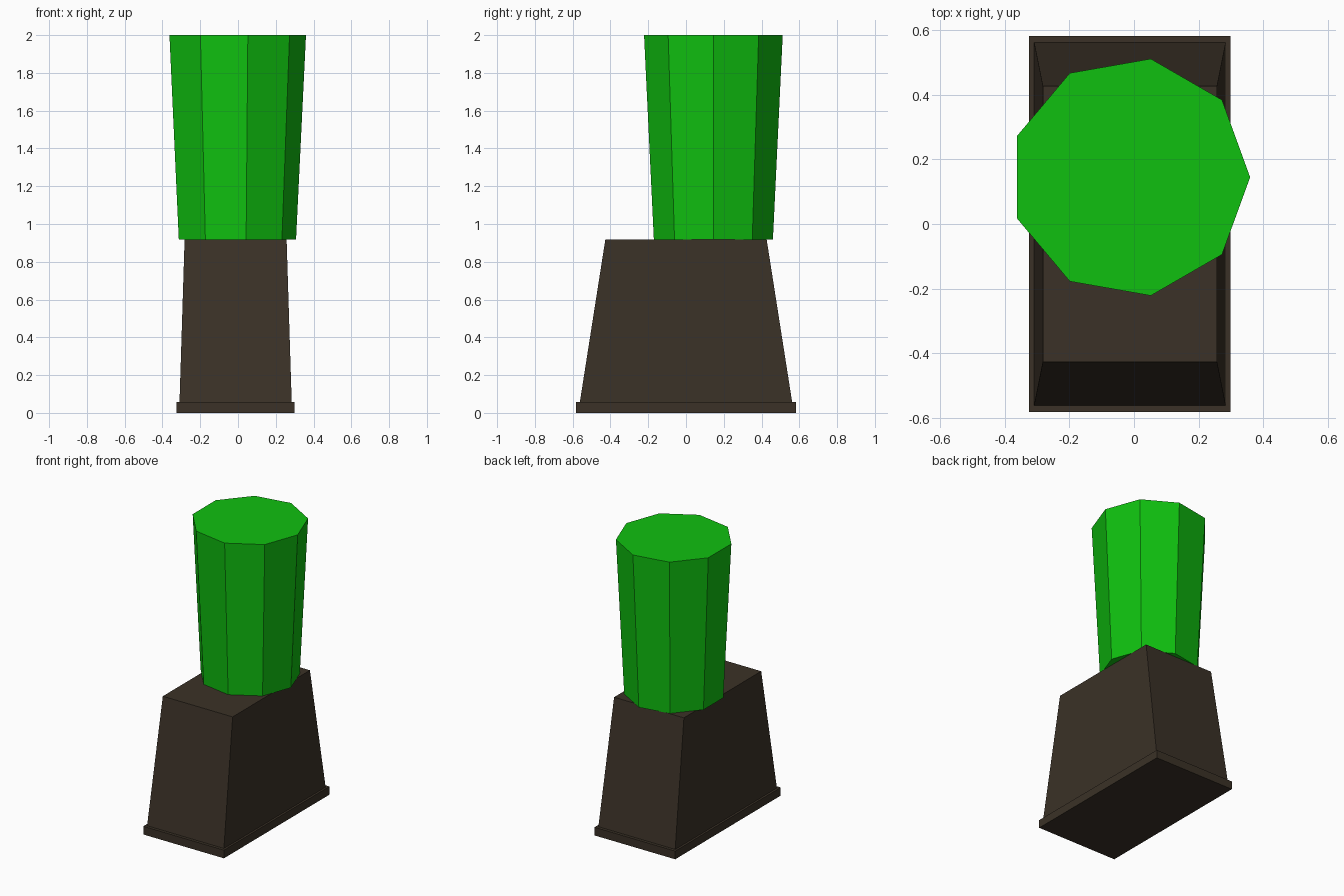
import bpy, bmesh, math

if "Cube" in bpy.data.objects:
    bpy.data.objects.remove(bpy.data.objects["Cube"])


def material(name, rgb):
    m = bpy.data.materials.new(name)
    m.diffuse_color = (*rgb, 1)
    m.use_nodes = True
    m.node_tree.nodes["Principled BSDF"].inputs["Base Color"].default_value = m.diffuse_color
    return m


def loft(name, rings, mat):
    """Closed solid through a list of equally long point rings."""
    bm = bmesh.new()
    loops = [[bm.verts.new(p) for p in ring] for ring in rings]
    n = len(loops[0])
    for lo, hi in zip(loops, loops[1:]):
        for i in range(n):
            j = (i + 1) % n
            bm.faces.new((lo[i], lo[j], hi[j], hi[i]))
    bm.faces.new(loops[0][::-1])
    bm.faces.new(loops[-1])
    bmesh.ops.recalc_face_normals(bm, faces=bm.faces[:])
    me = bpy.data.meshes.new(name)
    bm.to_mesh(me)
    bm.free()
    me.materials.append(mat)
    ob = bpy.data.objects.new(name, me)
    bpy.context.collection.objects.link(ob)
    return ob


CX = -0.0127


def rect(hx, hy, z):
    return [(CX + sx * hx, sy * hy, z) for sx, sy in ((-1, -1), (1, -1), (1, 1), (-1, 1))]


def polygon(r, z, n=9, cy=0.145):
    return [(CX + r * math.cos(math.tau * i / n), cy + r * math.sin(math.tau * i / n), z)
            for i in range(n)]


brown = material("dark brown", (0.043, 0.031, 0.020))
green = material("bright green", (0.005, 0.53, 0.005))

# Base slab
loft("base_slab", [rect(0.312, 0.583, 0), rect(0.312, 0.583, 0.057)], brown)
# Tapered body
loft("tapered_body", [rect(0.297, 0.562, 0.057), rect(0.27, 0.427, 0.918)], brown)
# Nine-sided green column, widening upward
loft("green_column", [polygon(0.32, 0.917), polygon(0.3727, 2.0)], green)
